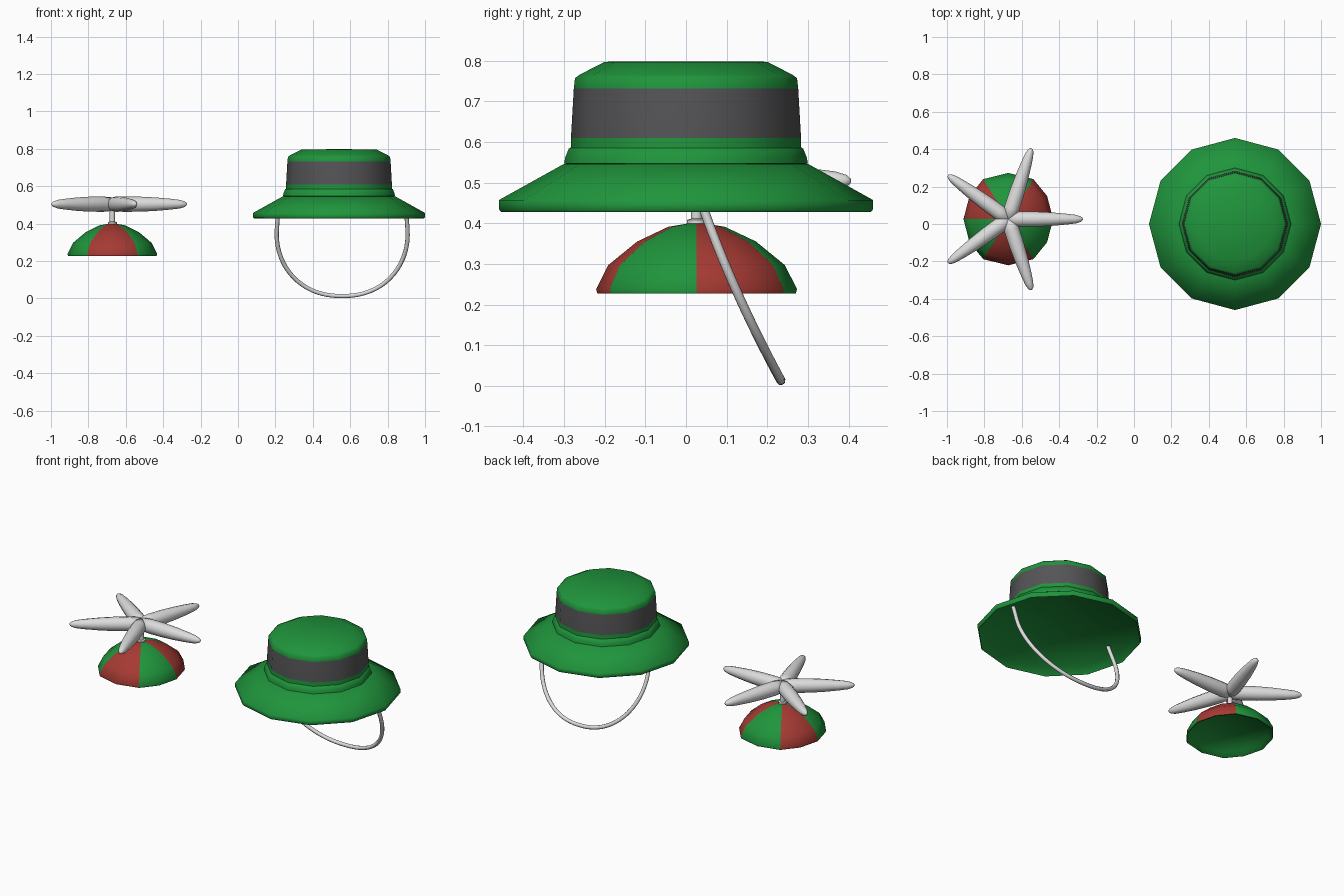
import bpy, bmesh, math
from mathutils import Matrix, Vector

if "Cube" in bpy.data.objects:
    bpy.data.objects.remove(bpy.data.objects["Cube"])


def material(name, rgb):
    m = bpy.data.materials.new(name)
    m.use_nodes = True
    m.diffuse_color = (*rgb, 1)
    m.node_tree.nodes["Principled BSDF"].inputs["Base Color"].default_value = (*rgb, 1)
    return m


green = material("hat green", (0.014, 0.30, 0.045))
red = material("panel red", (0.38, 0.042, 0.033))
grey = material("band grey", (0.09, 0.09, 0.095))
white = material("pale grey", (0.72, 0.72, 0.72))


def lathe(name, profile, sides, mats, place, rule=None, angle=180):
    """Revolve a (radius, height) profile about z, closing both ends."""
    bm = bmesh.new()
    rings = []
    for r, z in profile:
        if r == 0:
            rings.append([bm.verts.new((0, 0, z))])
            continue
        turn = [math.tau * i / sides for i in range(sides)]
        rings.append([bm.verts.new((r * math.cos(a), r * math.sin(a), z)) for a in turn])
    for low, high in zip(rings, rings[1:]):
        for i in range(sides):
            j = (i + 1) % sides
            corners = [low[i % len(low)], low[j % len(low)], high[j % len(high)], high[i % len(high)]]
            bm.faces.new(list(dict.fromkeys(corners)))
    for ring in (rings[0], rings[-1]):
        if len(ring) > 1:
            bm.faces.new(ring)
    bmesh.ops.recalc_face_normals(bm, faces=bm.faces)
    if rule:
        for f in bm.faces:
            f.material_index = rule(f)
    me = bpy.data.meshes.new(name)
    bm.to_mesh(me)
    bm.free()
    for m in mats:
        me.materials.append(m)
    ob = bpy.data.objects.new(name, me)
    bpy.context.collection.objects.link(ob)
    ob.matrix_world = place
    bpy.ops.object.select_all(action="DESELECT")
    ob.select_set(True)
    bpy.context.view_layer.objects.active = ob
    bpy.ops.object.shade_smooth_by_angle(angle=math.radians(angle))
    return ob


# Brimmed hat: brim with a recessed underside, rolled collar, crown with a grey band
hat = Matrix.Translation((0.54, 0, 0))
lathe("hat_brim", [(0.42, 0.465), (0.45, 0.432), (0.455, 0.428), (0.46, 0.434),
                   (0.46, 0.457), (0.30, 0.546), (0.2, 0.546)],
      12, [green], hat, angle=70)
lathe("hat_collar", [(0.27, 0.54), (0.30, 0.547), (0.297, 0.562), (0.288, 0.584), (0.27, 0.59)],
      12, [green], hat, angle=50)
lathe("hat_crown", [(0.284, 0.56), (0.283, 0.609), (0.276, 0.731), (0.273, 0.757),
                    (0.262, 0.765), (0.20, 0.797), (0, 0.798)],
      12, [green, grey], hat, angle=50,
      rule=lambda f: int(0.61 < f.calc_center_median().z < 0.73))

# Chin strap: a hanging loop that leans back as it drops, with upright ends
path = [(0.342, 0.02, 0.5), (0.345, 0.045, 0.43)]
for step in range(21):
    a = math.pi * step / 20
    x = math.copysign(0.35 * abs(math.cos(a)) ** 0.9, math.cos(a))
    z = 0.342 - 0.329 * math.sin(a)
    drop = 0.43 - z
    path.append((x, 0.045 + 0.36 * drop + 0.22 * drop * drop, z))
path += [(-x, y, z) for x, y, z in path[1::-1]]
curve = bpy.data.curves.new("chin_strap", "CURVE")
curve.dimensions = "3D"
curve.bevel_depth = 0.0115
curve.bevel_resolution = 2
curve.resolution_u = 3
curve.use_fill_caps = True
spline = curve.splines.new("BEZIER")
spline.bezier_points.add(len(path) - 1)
for p, co in zip(spline.bezier_points, path):
    p.co = co
    p.handle_left_type = p.handle_right_type = "AUTO"
curve.materials.append(white)
strap = bpy.data.objects.new("chin_strap", curve)
strap.location.x = 0.557
bpy.context.collection.objects.link(strap)

# Cap with six alternating panels and a recessed green underside
cap = Matrix.Translation((-0.672, 0.026, 0))


def panel(f):
    c = f.calc_center_median()
    if f.normal.dot(c - Vector((0, 0, 0.23))) < 0.01:
        return 0
    return 1 - int(math.degrees(math.atan2(c.y, c.x)) % 360 // 60) % 2


dome = lathe("cap_dome", [(0.222, 0.25), (0.237, 0.227), (0.244, 0.227), (0.247, 0.238),
                          (0.217, 0.297), (0.146, 0.355), (0.07, 0.391), (0, 0.403)],
             12, [green, red], cap @ Matrix.Diagonal((0.97, 1, 1, 1)), rule=panel, angle=70)
# The front and back panels are a little wider than the others
for v in dome.data.vertices:
    if abs(v.co.x) < 0.6 * v.co.xy.length:
        v.co.x *= 1.12

# Propeller: stem with a small foot and five tapered blades
lathe("propeller_stem", [(0.024, 0.395), (0.024, 0.408), (0.014, 0.411), (0.014, 0.50)],
      12, [white], cap, angle=40)
blade = [(0.036, 0), (0.041, 0.06), (0.040, 0.15), (0.036, 0.23), (0.029, 0.31),
         (0.023, 0.36), (0.015, 0.387), (0.007, 0.397), (0, 0.399)]
hub = cap @ Matrix.Translation((0, 0, 0.504))
for i in range(5):
    spin = Matrix.Rotation(math.radians(72 * i), 4, "Z")
    lathe(f"propeller_blade_{i + 1}", blade, 12, [white],
          hub @ spin @ Matrix.Rotation(math.pi / 2, 4, "Y"))
